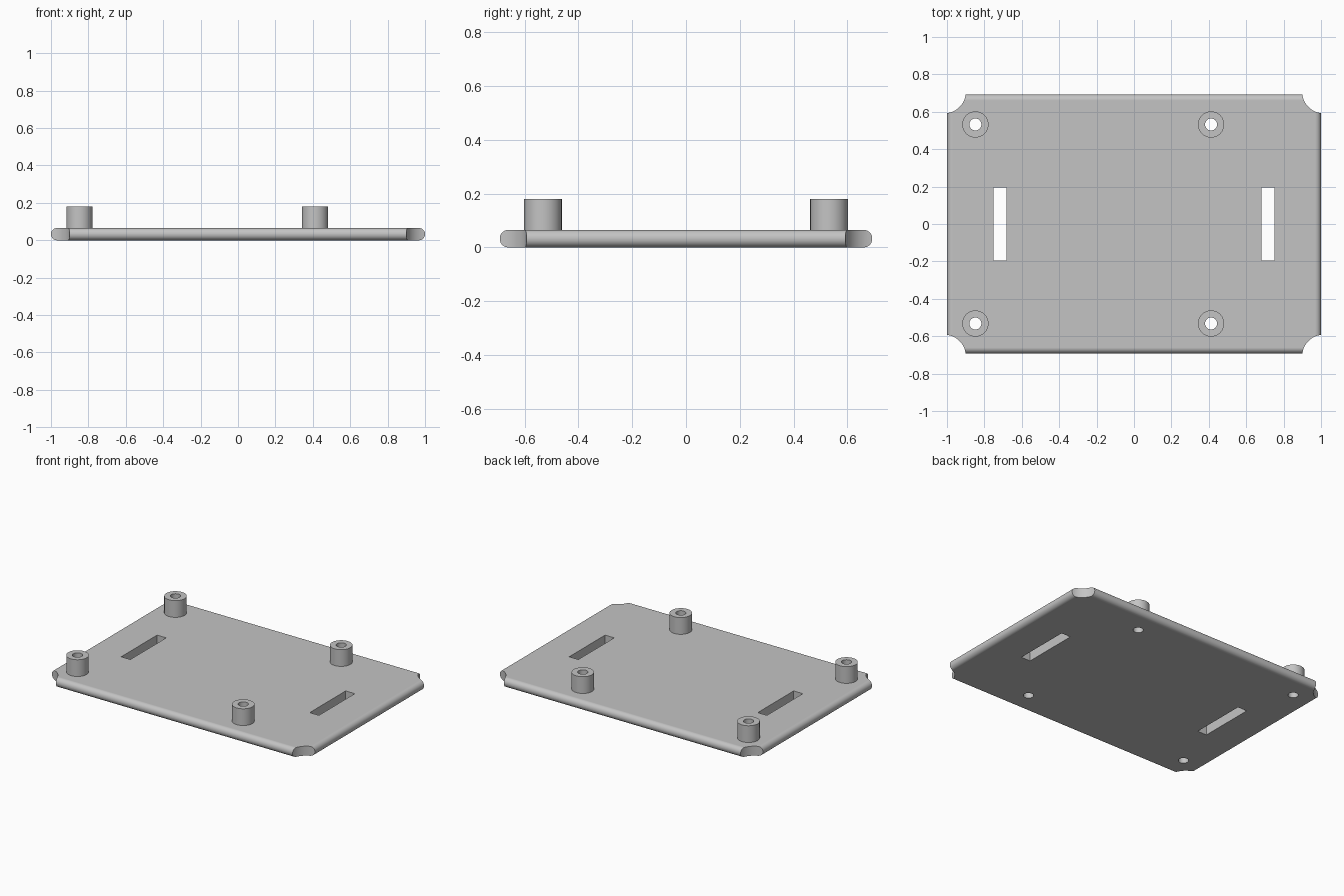
import bpy, bmesh
from math import radians
from mathutils import Matrix

old = bpy.data.objects.get("Cube")
if old:
    bpy.data.objects.remove(old)

HALF_X, HALF_Y, THICK = 1.0, 0.6925, 0.065
BOSS_X, BOSS_Y, BOSS_TOP = (-0.848, 0.412), 0.532, 0.18
BOSS_R, HOLE_R = 0.07, 0.032

grey = bpy.data.materials.new("light_grey")
grey.use_nodes = True
colour = (0.55, 0.55, 0.55, 1)
grey.diffuse_color = colour
grey.node_tree.nodes["Principled BSDF"].inputs["Base Color"].default_value = colour


def make_object(name, bm):
    bmesh.ops.recalc_face_normals(bm, faces=bm.faces)
    mesh = bpy.data.meshes.new(name)
    bm.to_mesh(mesh)
    bm.free()
    mesh.materials.append(grey)
    obj = bpy.data.objects.new(name, mesh)
    bpy.context.collection.objects.link(obj)
    return obj


def add_box(bm, x, y, z, sx, sy, sz):
    place = Matrix.Translation((x, y, z)) @ Matrix.Diagonal((sx, sy, sz, 1))
    bmesh.ops.create_cube(bm, size=1, matrix=place)


def add_cylinder(bm, x, y, z, radius, depth, sides=48):
    bmesh.ops.create_cone(bm, cap_ends=True, segments=sides, radius1=radius,
                          radius2=radius, depth=depth,
                          matrix=Matrix.Translation((x, y, z)))


def select_only(obj):
    bpy.ops.object.select_all(action='DESELECT')
    obj.select_set(True)
    bpy.context.view_layer.objects.active = obj


# Plate with fully rounded long and short edges
bm = bmesh.new()
add_box(bm, 0, 0, THICK / 2, HALF_X * 2, HALF_Y * 2, THICK)
rim = [e for e in bm.edges if abs(e.verts[0].co.z - e.verts[1].co.z) < 0.01]
bmesh.ops.bevel(bm, geom=rim, offset=THICK * 0.49, segments=10, profile=0.5,
                affect='EDGES')
plate = make_object("base_plate", bm)

# Cutter: scooped corners, two slots and four screw holes
bm = bmesh.new()
for sx in (-1, 1):
    add_box(bm, sx * 0.717, 0, THICK / 2, 0.07, 0.39, 1)
    for sy in (-1, 1):
        add_cylinder(bm, sx * (HALF_X + 0.015), sy * (HALF_Y + 0.015),
                     THICK / 2, 0.116, 1, 64)
for x in BOSS_X:
    for sy in (-1, 1):
        add_cylinder(bm, x, sy * BOSS_Y, THICK / 2, HOLE_R, 1)
cutter = make_object("plate_cutter", bm)
cutter.hide_render = True

cut = plate.modifiers.new("cutouts", 'BOOLEAN')
cut.operation = 'DIFFERENCE'
cut.solver = 'EXACT'
cut.object = cutter
select_only(plate)
bpy.ops.object.modifier_apply(modifier=cut.name)
bpy.data.objects.remove(cutter)


# Hollow standoff: a ring face extruded upward
def make_standoff(name, x, y, sides=48):
    bm = bmesh.new()
    loops = []
    for radius, z in ((HOLE_R, THICK), (BOSS_R, THICK),
                      (BOSS_R, BOSS_TOP), (HOLE_R, BOSS_TOP)):
        ring = bmesh.ops.create_circle(bm, segments=sides, radius=radius,
                                       matrix=Matrix.Translation((x, y, z)))
        loops.append(ring["verts"])
    for a, b in zip(loops, loops[1:] + loops[:1]):
        for i in range(sides):
            j = (i + 1) % sides
            bm.faces.new((a[i], a[j], b[j], b[i]))
    return make_object(name, bm)


parts = [plate]
for x, side in zip(BOSS_X, ("right", "left")):
    for sy, end in ((-1, "front"), (1, "back")):
        parts.append(make_standoff(f"{end}_{side}_standoff", x, sy * BOSS_Y))

# Smooth curves, crisp edges and clean flat faces
for obj in parts:
    select_only(obj)
    bpy.ops.object.shade_smooth_by_angle(angle=radians(30))
    weighted = obj.modifiers.new("flat_face_normals", 'WEIGHTED_NORMAL')
    weighted.keep_sharp = True
